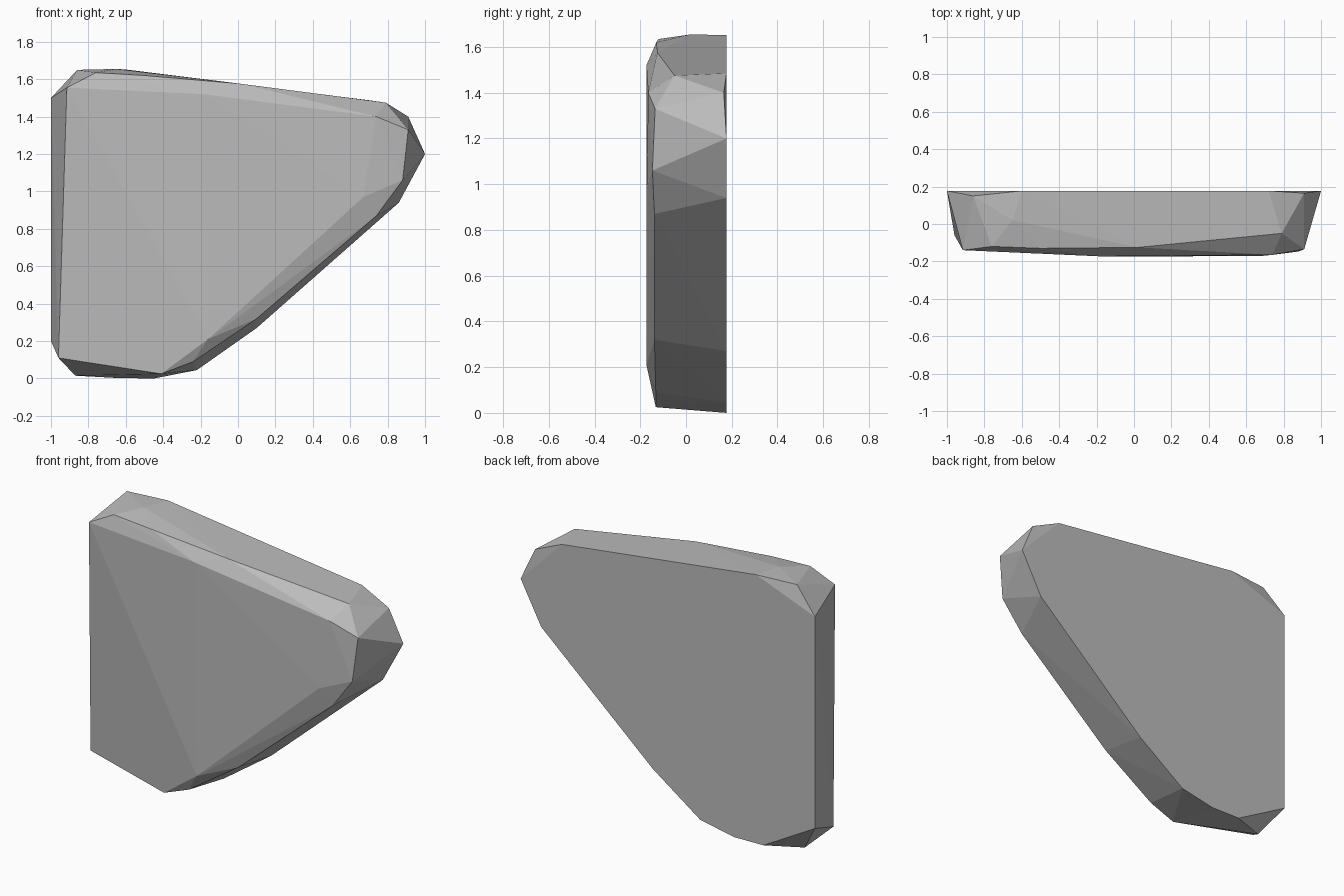
import bpy, bmesh

cube = bpy.data.objects.get("Cube")
if cube:
    bpy.data.objects.remove(cube, do_unlink=True)

stone = bpy.data.materials.new("stone grey")
stone.use_nodes = True
colour = (0.5, 0.5, 0.5, 1)
stone.diffuse_color = colour
stone.node_tree.nodes["Principled BSDF"].inputs["Base Color"].default_value = colour

# Flat back outline (x, z)
back = [(-1, 1.5), (-1, .2), (-.65, .003), (-.45, 0), (-.22, .045), (.1, .27),
        (.86, .94), (1, 1.2), (.72, 1.485), (-.6, 1.652)]
# Chipped rim between the back and the front
rim = [(-.86, .15, 1.65), (.91, .165, 1.4), (.79, -.05, 1.475),
       (-.65, .02, 1.655), (-.87, .09, .015), (-.96, -.06, .11)]
# Worn edge of the front
front = [(-.915, -.14, 1.555), (-.76, -.12, 1.635), (-.5, -.13, 1.62), (.02, -.125, 1.575),
         (.91, -.135, 1.33), (.88, -.147, 1.06), (.74, -.138, .87),
         (.1, -.138, .32), (-.24, -.132, .09), (-.41, -.132, .025)]
# Slightly raised middle of the front
face = [(-.18, -.173, 1.52), (.74, -.165, 1.4), (.67, -.172, .97), (-.16, -.173, .21)]

# Slab is the convex shape around all the corners
bm = bmesh.new()
for p in [(x, .177, z) for x, z in back] + rim + front + face:
    bm.verts.new(p)
hull = bmesh.ops.convex_hull(bm, input=bm.verts)
loose = [v for v in bm.verts if not v.link_faces]
bmesh.ops.delete(bm, geom=loose, context="VERTS")
bmesh.ops.recalc_face_normals(bm, faces=bm.faces)
bmesh.ops.dissolve_limit(bm, angle_limit=.01, verts=bm.verts, edges=bm.edges)

mesh = bpy.data.meshes.new("rock_slab")
bm.to_mesh(mesh)
bm.free()
mesh.materials.append(stone)
slab = bpy.data.objects.new("rock_slab", mesh)
bpy.context.collection.objects.link(slab)
